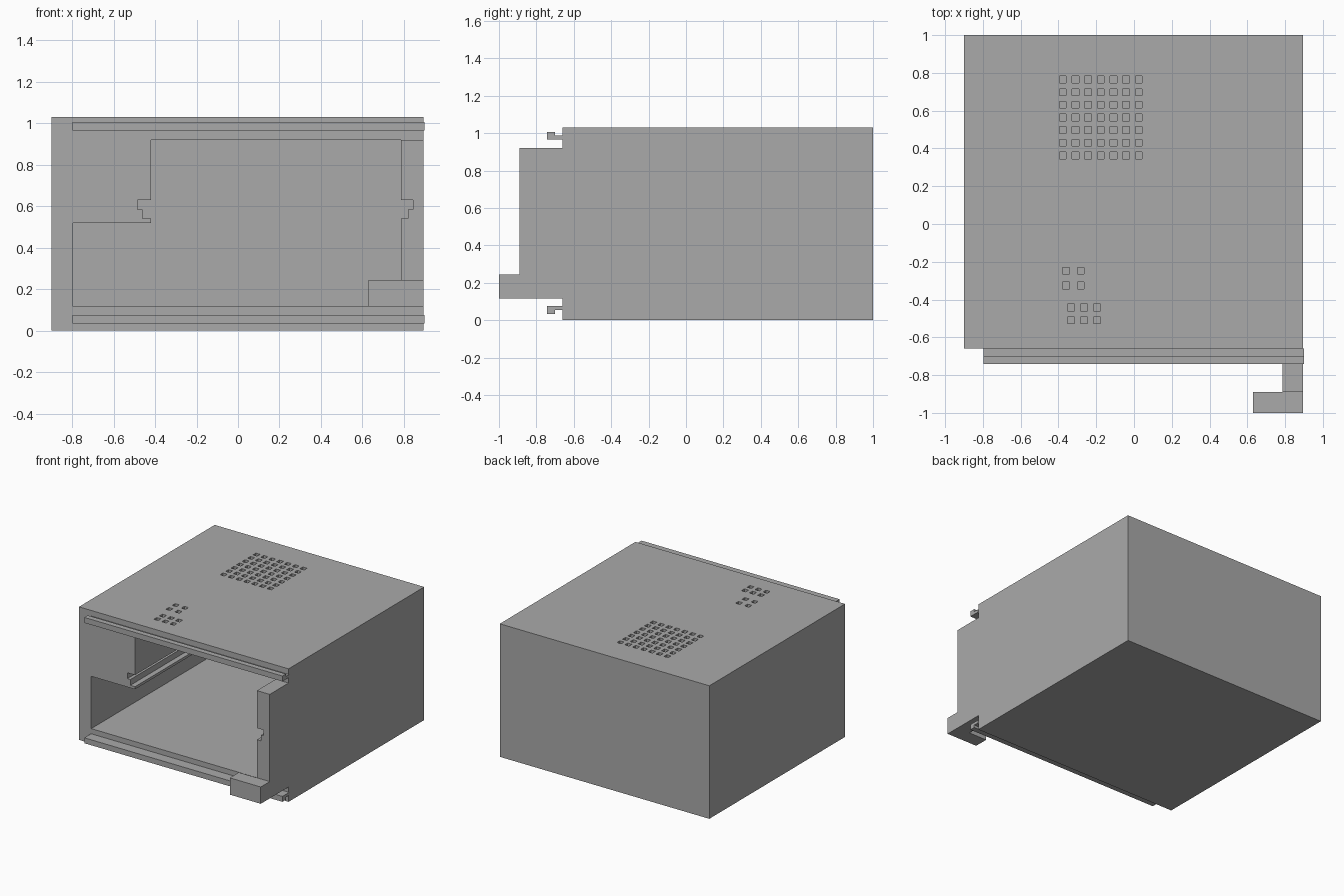
import bpy
import bmesh
from mathutils import Vector

if "Cube" in bpy.data.objects:
    bpy.data.objects.remove(bpy.data.objects["Cube"], do_unlink=True)

# One plain grey for the whole model
grey = bpy.data.materials.new("plain grey")
grey.use_nodes = True
colour = (0.4, 0.4, 0.4, 1)
grey.diffuse_color = colour
grey.node_tree.nodes["Principled BSDF"].inputs["Base Color"].default_value = colour


def add_prism(bm, profile, axis, start, end):
    """Extrude a flat profile along x (yz points) or y (xz points)."""
    def place(p):
        return Vector((start, *p)) if axis == "x" else Vector((p[0], start, p[1]))
    face = bm.faces.new([bm.verts.new(place(p)) for p in profile])
    verts = [v for v in bmesh.ops.extrude_face_region(bm, geom=[face])["geom"]
             if isinstance(v, bmesh.types.BMVert)]
    length = end - start
    bmesh.ops.translate(bm, verts=verts,
                        vec=(length, 0, 0) if axis == "x" else (0, length, 0))


def rect(a0, a1, b0, b1):
    return [(a0, b0), (a1, b0), (a1, b1), (a0, b1)]


def make(name, prisms):
    bm = bmesh.new()
    for prism in prisms:
        add_prism(bm, *prism)
    bmesh.ops.recalc_face_normals(bm, faces=bm.faces)
    mesh = bpy.data.meshes.new(name)
    bm.to_mesh(mesh)
    bm.free()
    mesh.materials.append(grey)
    obj = bpy.data.objects.new(name, mesh)
    bpy.context.collection.objects.link(obj)
    return obj


def cut(obj, cutter):
    mod = obj.modifiers.new("cut", "BOOLEAN")
    mod.operation = "DIFFERENCE"
    mod.solver = "EXACT"
    mod.object = cutter
    cutter.hide_render = True
    bpy.context.view_layer.objects.active = obj
    bpy.ops.object.modifier_apply(modifier=mod.name)
    bpy.data.objects.remove(cutter, do_unlink=True)


FRONT, BACK = -0.66, 1.0
LEFT_SIDE, RIGHT_SIDE = 0.895, -0.9
FLOOR, CEILING, HEIGHT = 0.115, 0.92, 1.03
SHELF, NOTCH_LOW, NOTCH_MID, NOTCH_TOP = 0.52, 0.54, 0.585, 0.63


def grooved_wall(x, shallow, deep):
    """Stepped guide groove in a wall, listed upwards."""
    return [(x, NOTCH_LOW), (shallow, NOTCH_LOW), (shallow, NOTCH_MID),
            (deep, NOTCH_MID), (deep, NOTCH_TOP), (x, NOTCH_TOP), (x, CEILING)]


wall = [(0.785, FLOOR)] + grooved_wall(0.785, 0.82, 0.843)
block = grooved_wall(-0.42, -0.46, -0.485)[::-1]
cavity = wall + block + [(-0.42, SHELF), (-0.795, SHELF), (-0.795, FLOOR)]

# Housing with open front cavity
housing = make("housing", [(rect(RIGHT_SIDE, LEFT_SIDE, 0, HEIGHT), "y", FRONT, BACK)])
cut(housing, make("cavity_cutter", [(cavity, "y", FRONT - 0.1, 0.89)]))

# Square vent holes in the roof
vents = [(-0.377 + 0.067 * i, 0.363 + 0.067 * j) for i in range(7) for j in range(7)]
vents += [(x, y) for x in (-0.36, -0.282) for y in (-0.247, -0.325)]
vents += [(x, y) for x in (-0.333, -0.264, -0.196) for y in (-0.442, -0.51)]
h = 0.018
cut(housing, make("vent_cutter", [
    (rect(x - h, x + h, CEILING - 0.05, HEIGHT + 0.05), "y", y - h, y + h)
    for x, y in vents]))

# Side panel that continues the grooved wall forwards
make("side_panel", [(wall + [(LEFT_SIDE, CEILING), (LEFT_SIDE, FLOOR)],
                     "y", -0.89, FRONT)])

# Foot block at the front end of the panel
make("front_foot", [(rect(0.63, LEFT_SIDE, FLOOR, 0.245), "y", -1.0, -0.89)])

# Hooked rails, mirrored about mid height
hook = [(FRONT, 0.965), (-0.742, 0.965), (-0.742, 1.007), (-0.7, 1.007),
        (-0.7, 0.987), (FRONT, 0.987)]
lower = [(y, 1.04 - z) for y, z in hook]
for name, profile in (("upper_rail", hook), ("lower_rail", lower)):
    make(name, [(profile, "x", -0.797, 0.9)])
